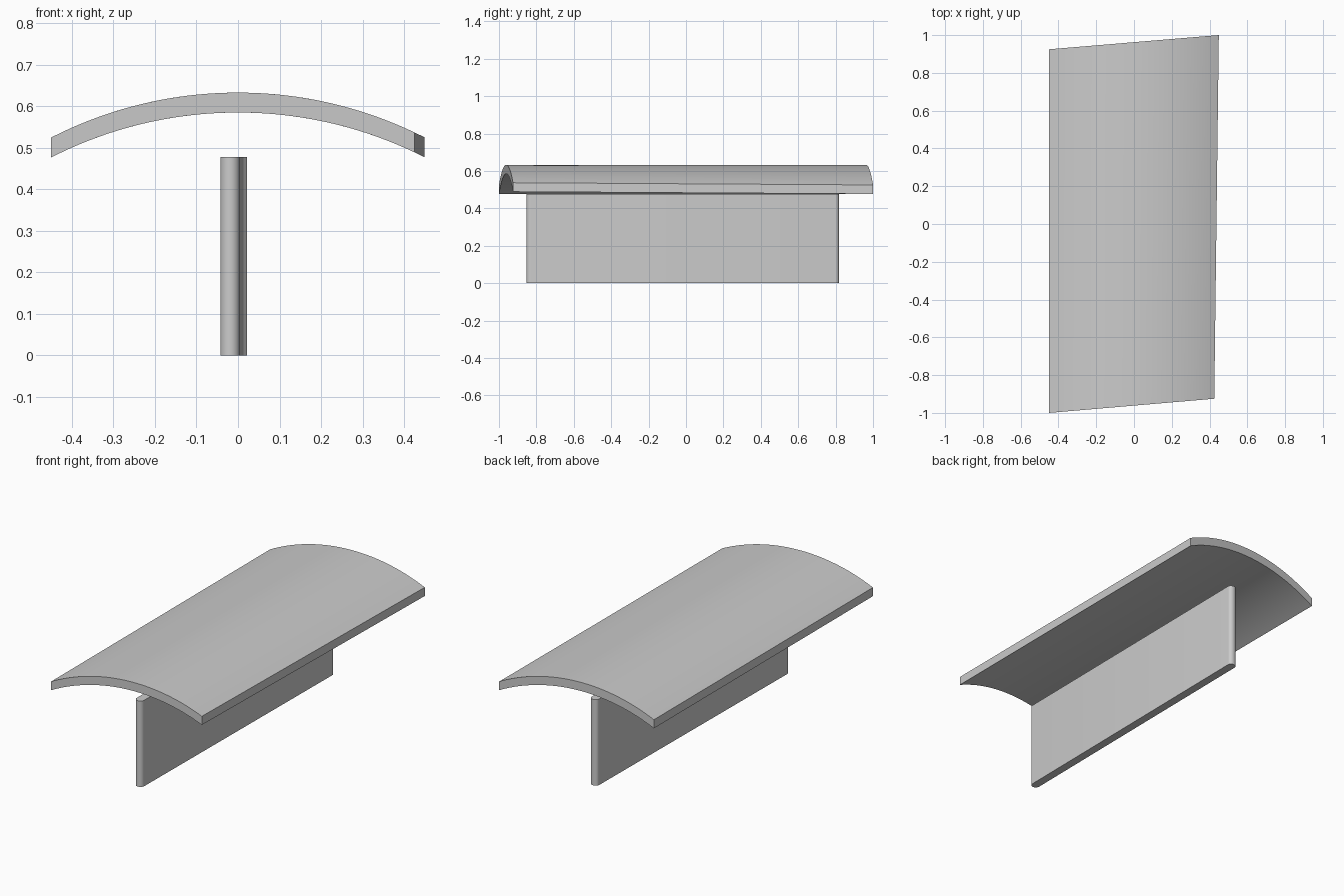
import bpy, bmesh, math

if "Cube" in bpy.data.objects:
    bpy.data.objects.remove(bpy.data.objects["Cube"])


def make_object(name, rings, close_rows):
    """Skin two matching outlines (lists of points) into a closed solid."""
    bm = bmesh.new()
    a, b = [[bm.verts.new(p) for p in ring] for ring in rings]
    n = len(a)
    for i in range(n):
        j = (i + 1) % n
        bm.faces.new((a[i], a[j], b[j], b[i]))
    if close_rows:                      # quad strip caps for a two-sided band
        for ring in (a, b):
            for i in range(n // 2 - 1):
                bm.faces.new((ring[i], ring[i + 1], ring[n - 2 - i], ring[n - 1 - i]))
    else:
        bm.faces.new(a)
        bm.faces.new(b)
    bmesh.ops.recalc_face_normals(bm, faces=bm.faces)
    mesh = bpy.data.meshes.new(name)
    bm.to_mesh(mesh)
    bm.free()
    ob = bpy.data.objects.new(name, mesh)
    bpy.context.collection.objects.link(ob)
    bpy.ops.object.select_all(action='DESELECT')
    ob.select_set(True)
    bpy.context.view_layer.objects.active = ob
    bpy.ops.object.shade_smooth_by_angle(angle=math.radians(30))
    return ob


# Arched top panel: circular arc with vertical thickness, skewed ends
RADIUS, CROWN, THICK, SEGS = 0.99, 0.633, 0.048, 40


def arc_z(x):
    return CROWN - RADIUS + math.sqrt(RADIUS ** 2 - x ** 2)


def panel_end(x0, x1, y0, y1):
    top = []
    for i in range(SEGS + 1):
        t = i / SEGS
        x = x0 + (x1 - x0) * t
        top.append((x, y0 + (y1 - y0) * t, arc_z(x)))
    return top + [(x, y, z - THICK) for x, y, z in reversed(top)]


make_object("arched_top",
            [panel_end(-0.45, 0.425, -1.0, -0.925),
             panel_end(-0.45, 0.449, 0.925, 1.0)], True)


# Upright slab: slightly turned plan with rounded ends
HALF = 0.0235


def rounded_end(cx, cy, bulge, start, steps=16):
    pts = []
    for i in range(steps + 1):
        a = start + math.pi * i / steps
        pts.append((cx + HALF * math.cos(a), cy + bulge * math.sin(a)))
    return pts


plan = rounded_end(-0.0015, 0.80, 0.019, 0) + rounded_end(-0.019, -0.83, 0.0235, math.pi)
make_object("upright_slab",
            [[(x, y, 0.0) for x, y in plan],
             [(x, y, 0.478) for x, y in plan]], False)
